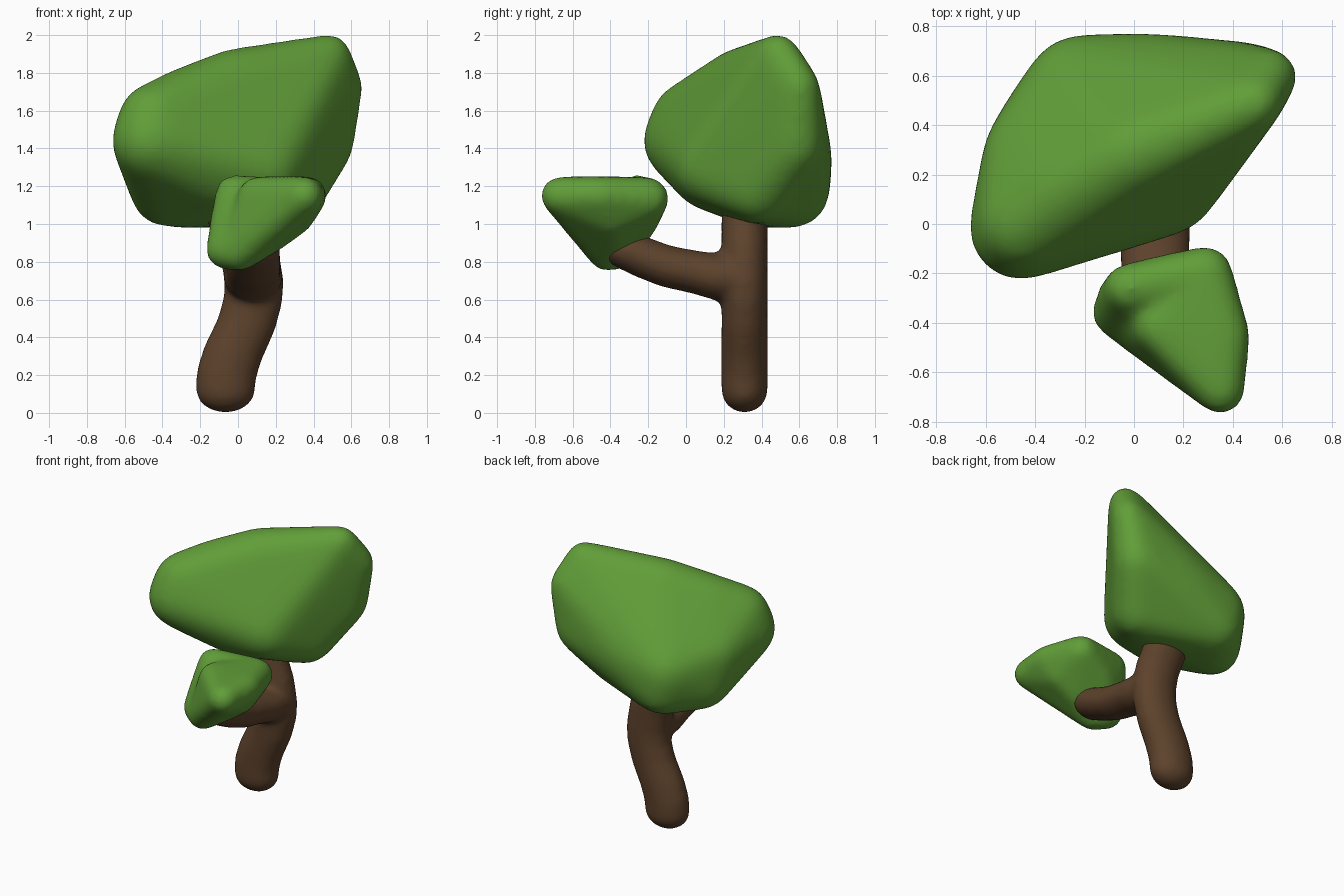
import bpy, bmesh
from mathutils import Matrix


def material(name, color):
    m = bpy.data.materials.new(name)
    m.diffuse_color = color
    return m


def soft_body(name, groups, mat, x_scale=1.0, smooth=8, grow=0.0):
    """Wrap each group of balls (x, y, z, r) in a hull, then fuse and soften them."""
    me = bpy.data.meshes.new(name)
    for balls in groups:
        bm = bmesh.new()
        for x, y, z, r in balls:
            bmesh.ops.create_icosphere(
                bm, subdivisions=3, radius=r + grow,
                matrix=Matrix.Translation((x, y, z)) @ Matrix.Diagonal((x_scale, 1, 1, 1)))
        # gather the ball points and keep only their hull
        pts = [v.co.copy() for v in bm.verts]
        bm.free()
        bm = bmesh.new()
        for p in pts:
            bm.verts.new(p)
        bmesh.ops.convex_hull(bm, input=bm.verts[:])
        loose = [v for v in bm.verts if not v.link_faces]
        bmesh.ops.delete(bm, geom=loose, context='VERTS')
        bmesh.ops.recalc_face_normals(bm, faces=bm.faces[:])
        bm.from_mesh(me)
        bm.to_mesh(me)
        bm.free()
    ob = bpy.data.objects.new(name, me)
    bpy.context.collection.objects.link(ob)
    me.materials.append(mat)
    rm = ob.modifiers.new("fuse", 'REMESH')
    rm.mode = 'VOXEL'
    rm.voxel_size = 0.02
    rm.use_smooth_shade = True
    sm = ob.modifiers.new("soften", 'SMOOTH')
    sm.factor = 0.5
    sm.iterations = smooth
    return ob


def chain(path):
    return [path[i:i + 2] for i in range(len(path) - 1)]


green = material("leaf_green", (0.12, 0.34, 0.04, 1))
brown = material("bark_brown", (0.11, 0.055, 0.025, 1))

# Trunk swaying right and back again, and a branch reaching to the front
trunk = [(-0.066, 0.31, 0.123, 0.122), (-0.06, 0.31, 0.21, 0.124), (-0.025, 0.31, 0.32, 0.124),
         (0.045, 0.31, 0.47, 0.122), (0.08, 0.31, 0.60, 0.122), (0.085, 0.31, 0.70, 0.122),
         (0.06, 0.31, 0.85, 0.122), (-0.01, 0.31, 1.04, 0.122)]
branch = [(0.08, 0.31, 0.715, 0.12), (0.08, 0.17, 0.72, 0.123), (0.082, 0.05, 0.745, 0.113),
          (0.085, -0.1, 0.775, 0.11), (0.085, -0.22, 0.82, 0.108), (0.085, -0.33, 0.87, 0.105)]
soft_body("trunk_and_branch", chain(trunk) + chain(branch), brown, x_scale=1.28, smooth=12,
          grow=0.002)

# Large crown: steep front-right face, sloping back, peak at the right
crown = [(0.49, 0.49, 1.90, 0.10), (0.555, 0.60, 1.73, 0.10), (0.46, 0.58, 1.42, 0.145),
         (0.05, 0.56, 1.35, 0.205), (-0.22, 0.54, 1.29, 0.215), (-0.39, 0.36, 1.16, 0.165),
         (-0.21, 0.575, 1.165, 0.175), (-0.46, -0.02, 1.44, 0.20), (-0.45, 0.00, 1.56, 0.175),
         (-0.29, 0.13, 1.65, 0.165), (-0.02, 0.28, 1.75, 0.17), (-0.43, 0.28, 1.38, 0.175),
         (-0.10, 0.12, 1.27, 0.185), (0.13, 0.15, 1.29, 0.19), (0.29, 0.39, 1.18, 0.165)]
soft_body("large_crown", [crown], green, smooth=70, grow=0.014)

# Small crown: front tip at the right, lower lobe at the left, a notch between
tip = [(0.35, -0.67, 1.15, 0.09), (0.37, -0.45, 1.15, 0.09), (0.10, -0.42, 1.15, 0.09),
       (0.30, -0.40, 1.04, 0.09)]
lobe = [(-0.02, -0.26, 1.16, 0.09), (-0.07, -0.36, 0.86, 0.09), (-0.05, -0.30, 1.00, 0.09),
        (0.10, -0.25, 1.03, 0.10)]
shared = [(0.29, -0.20, 1.135, 0.10), (0.01, -0.42, 0.85, 0.09), (0.19, -0.38, 0.96, 0.09)]
soft_body("small_crown", [tip + shared, lobe + shared], green, smooth=24, grow=0.012)
